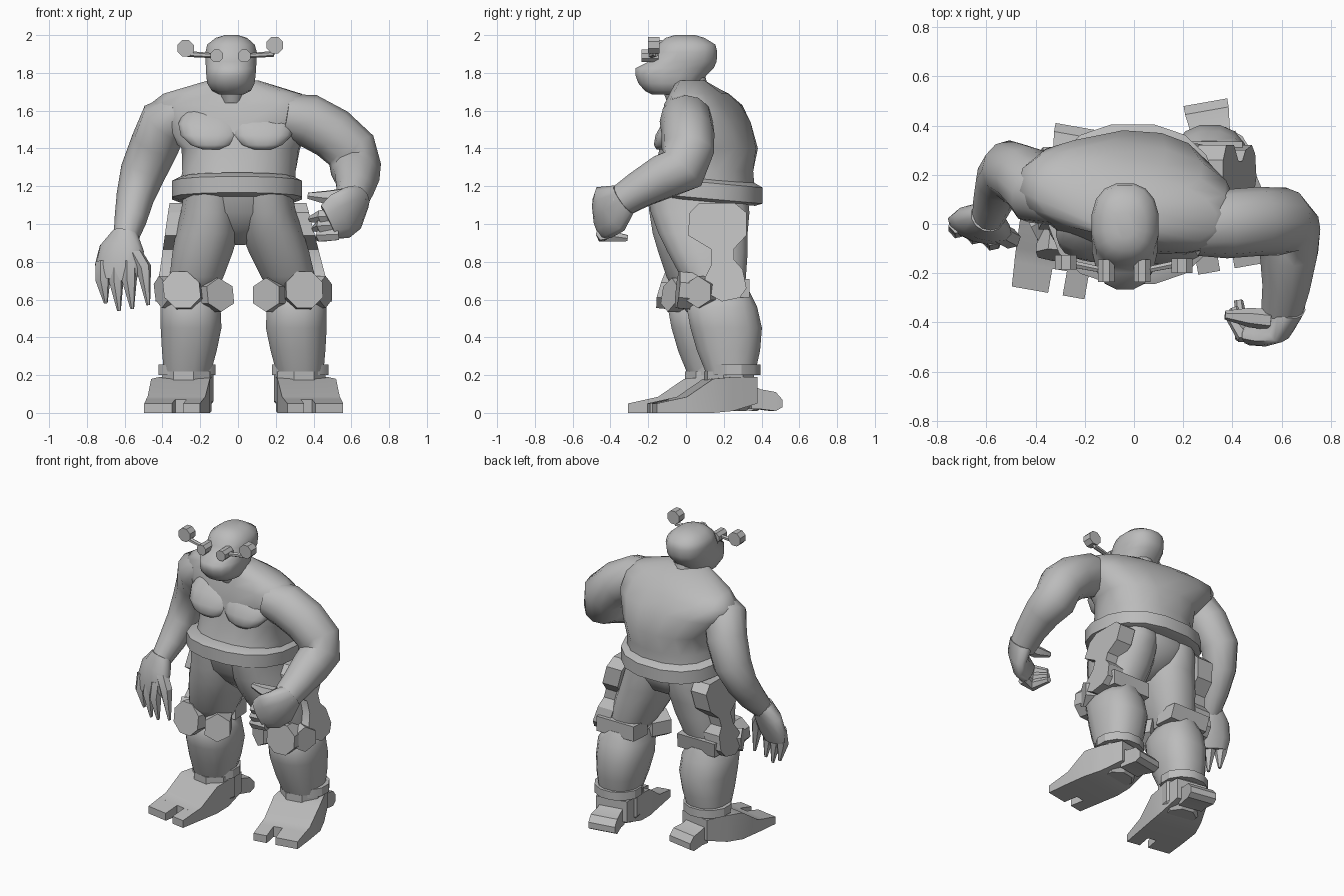
import bpy, bmesh, math
from math import cos, sin, pi
from mathutils import Vector, Matrix

cube = bpy.data.objects.get("Cube")
if cube:
    bpy.data.objects.remove(cube, do_unlink=True)

grey = bpy.data.materials.new("plain grey")
grey.use_nodes = True
GREY = (0.5, 0.5, 0.5, 1)
grey.diffuse_color = GREY
grey.node_tree.nodes["Principled BSDF"].inputs["Base Color"].default_value = GREY


def make(name, rings, warp=None, angle=30):
    """Skin a list of equal-sized vertex rings, cap both ends, shade by angle."""
    bm = bmesh.new()
    loops = [[bm.verts.new(warp(Vector(p)) if warp else p) for p in ring] for ring in rings]
    n = len(loops[0])
    for a, b in zip(loops, loops[1:]):
        for i in range(n):
            j = (i + 1) % n
            bm.faces.new((a[i], a[j], b[j], b[i]))
    bm.faces.new(loops[0])
    bm.faces.new(loops[-1])
    bmesh.ops.recalc_face_normals(bm, faces=bm.faces)
    mesh = bpy.data.meshes.new(name)
    bm.to_mesh(mesh)
    bm.free()
    mesh.materials.append(grey)
    mesh.shade_smooth()
    mesh.set_sharp_from_angle(angle=math.radians(angle))
    obj = bpy.data.objects.new(name, mesh)
    bpy.context.collection.objects.link(obj)
    return obj


def level(z, x0, x1, y0, y1, n=16, power=0.85, turn=0):
    """Horizontal rounded ring filling the given extents."""
    ring = []
    spin = Matrix.Rotation(math.radians(turn), 3, "Z")
    for i in range(n):
        a = 2 * pi * (i + 0.5) / n
        c, s = cos(a), sin(a)
        p = Vector((math.copysign(abs(c) ** power, c) * (x1 - x0) / 2,
                    math.copysign(abs(s) ** power, s) * (y1 - y0) / 2, 0))
        ring.append(spin @ p + Vector(((x0 + x1) / 2, (y0 + y1) / 2, z)))
    return ring


def limb(path, wide, n=12):
    """Rings along a path of (x, y, z, thickness, width); width lies along 'wide'."""
    pts = [Vector(p[:3]) for p in path]
    rings = []
    for i, p in enumerate(path):
        t = (pts[min(i + 1, len(pts) - 1)] - pts[max(i - 1, 0)]).normalized()
        u = t.cross(Vector(wide)).normalized()
        v = u.cross(t)
        rings.append([pts[i] + u * p[3] * cos(2 * pi * k / n) + v * p[-1] * sin(2 * pi * k / n)
                      for k in range(n)])
    return rings


def section(y, x0, x1, z0, z1):
    return [(x0, y, z0), (x1, y, z0), (x1, y, z1), (x0, y, z1)]


def disc(center, radius, depth, axis, n=8):
    """Straight prism with n sides along an axis."""
    half = Vector(axis).normalized() * depth / 2
    c = Vector(center)
    q = half.to_track_quat("Z", "Y").to_matrix()
    rim = [q @ Vector((cos(2 * pi * (i + .5) / n), sin(2 * pi * (i + .5) / n), 0)) * radius
           for i in range(n)]
    return [[c - half + r for r in rim], [c + half + r for r in rim]]


# Torso, slightly twisted so the left shoulder comes forward
make("torso", [
    level(1.16, -.32, .31, -.205, .37), level(1.28, -.3, .31, -.17, .36),
    level(1.4, -.3, .33, -.14, .38, turn=-4), level(1.54, -.45, .42, -.11, .33, turn=-10),
    level(1.63, -.48, .42, -.09, .27, turn=-12), level(1.69, -.4, .34, -.07, .21, turn=-10),
    level(1.76, -.16, .11, -.06, .1)], angle=60)
# Broad flat chest muscles, leaning back towards the collar
for name, x, y in (("right_chest", -.14, -.05), ("left_chest", .13, -.065)):
    make(name, [level(1.52 + .13 * sin(a), x - .18 * cos(a), x + .17 * cos(a),
                      y - .085 * cos(a), y + .085 * cos(a)) for a in (-1.3, -.9, -.4, .1, .6, 1.1, 1.4)],
         warp=lambda p: p + Vector((0, .65 * (p.z - 1.5), 0)), angle=60)

# Belt, lower at the back
make("belt", [level(z, -.355 + d, .345 - d, -.25 + d, .41 - d)
              for z, d in ((1.12, .04), (1.135, 0), (1.22, 0), (1.245, .05))],
     warp=lambda p: p - Vector((0, 0, .09 * (p.y - .1))))
make("pelvis", [level(.89, -.04, .04, .0, .14), level(.97, -.17, .17, -.1, .28),
                level(1.06, -.28, .28, -.17, .33), level(1.17, -.29, .29, -.2, .34)], angle=60)

# Head and neck
make("neck", [level(1.64, -.09, .03, -.1, .14), level(1.8, -.12, .06, -.16, .1)], angle=60)
make("head", [
    level(1.685, -.1, .03, -.18, .0), level(1.705, -.14, .07, -.22, .05),
    level(1.745, -.165, .09, -.255, .08), level(1.785, -.17, .095, -.27, .11),
    level(1.825, -.172, .098, -.27, .15),
    level(1.86, -.174, .1, -.2, .165), level(1.91, -.174, .102, -.17, .168),
    level(1.95, -.165, .09, -.15, .158), level(1.985, -.12, .05, -.11, .1),
    level(2.0, -.07, 0, -.06, .05)], angle=60)

# Goggles with a stalk and a round knob on each side
for side, s, knob in (("right", -1, (-.277, -.155, 1.93)), ("left", 1, (.195, -.17, 1.947))):
    lens = Vector((-.04 + .073 * s, -.19, 1.89))
    make(side + "_goggle", disc(lens, .036, .09, (0, 1, 0)))
    hinge = lens + Vector((.15 * s, .03, .01))
    make(side + "_stalk", limb([(*lens, .013), (*hinge, .016), (*knob, .014)], (0, 1, 0), 6))
    make(side + "_knob", disc(knob, .047, .06, (0, 1, 0)))

# Right arm hangs down, left arm bends forward
make("right_arm", limb([
    (-.3, .1, 1.59, .11), (-.39, .13, 1.54, .135), (-.44, .19, 1.42, .13), (-.505, .22, 1.27, .12),
    (-.545, .18, 1.14, .1), (-.57, .1, 1.02, .085), (-.595, .02, .92, .065)], (0, 1, 0)), angle=60)
make("left_arm", limb([
    (.25, -.01, 1.57, .12), (.37, .0, 1.55, .14), (.5, .01, 1.48, .14), (.6, .01, 1.39, .14),
    (.625, -.02, 1.29, .135), (.63, -.12, 1.25, .12), (.62, -.25, 1.18, .1),
    (.6, -.36, 1.11, .085)], (.6, 0, .8)), angle=60)

# Right hand
across = (.95, -.3, 0)
make("right_palm", limb([(-.595, .03, .95, .065, .07), (-.615, -.0, .87, .065, .125),
                         (-.635, -.02, .77, .055, .13), (-.65, -.03, .7, .04, .105)], across), angle=60)
for i, tip in enumerate((.58, .54, .55)):
    x, y = -.715 + .07 * i, -.0 - .025 * i
    make("right_finger", limb([(x, y, .8, .04), (x, y - .02, .7, .04),
                               (x + .015, y - .01, tip, .01)], across, 6))
make("right_thumb", limb([(-.56, -.03, .87, .04), (-.5, -.06, .77, .042),
                          (-.475, -.06, .57, .01)], across, 6))

# Left hand, curled inward
upright = (.1, -.1, 1)
make("left_palm", limb([(.625, -.33, 1.13, .075, .09), (.6, -.4, 1.08, .06, .14),
                        (.54, -.435, 1.04, .055, .13), (.48, -.445, 1.01, .045, .1)], upright), angle=60)
for i in range(3):
    z = 1.05 - .05 * i
    make("left_finger", limb([(.53, -.44, z, .038), (.44, -.445, z - .01, .038),
                              (.385 + .02 * i, -.37 + .03 * i, z - .025, .018)], upright, 6))
make("left_thumb", limb([(.56, -.39, 1.15, .042), (.47, -.38, 1.14, .04),
                         (.37, -.37, 1.15, .018)], upright, 6))


def right_leg(p):
    """Mirror a left leg point; the right leg steps forward from the hip down."""
    f = min(1, max(0, (1.1 - p.z) / .5))
    return Vector((-p.x + .06 * f, p.y - .1 * f, p.z))


def foot_pose(p):
    return Matrix.Rotation(math.radians(10), 3, "Z") @ p + Vector((.35, .155, 0))


# Legs: each part is shaped on the left and repeated on the right
for side, pose in (("left", lambda p: p), ("right", right_leg)):
    def part(name, rings, warp=lambda p: p, angle=30):
        make(side + "_" + name, rings, lambda p: pose(warp(p)), angle)

    part("thigh", [level(.62, .18, .42, .05, .31), level(.72, .12, .41, -.03, .32),
                   level(.85, .055, .38, -.1, .33), level(.95, .015, .35, -.15, .33),
                   level(1.06, .0, .31, -.19, .34), level(1.16, .0, .29, -.21, .33)], angle=60)
    part("calf", [level(.22, .2, .455, .1, .37), level(.33, .17, .465, .055, .395),
                  level(.45, .145, .472, .02, .405), level(.56, .15, .472, .0, .38),
                  level(.64, .19, .42, .05, .34)], angle=60)
    part("ankle_cuff", [level(z, .175, .485, .11, .4, n=12, power=1) for z in (.2, .255)])

    # Knee guard: front pad, inner pad, outer pad and strap behind the knee
    part("knee_pad", disc((.345, .025, .645), .105, .14, (.1, -1, .1)))
    part("inner_knee_pad", disc((.18, .06, .625), .09, .13, (-.55, -1, 0), 6))
    part("knee_side_pad", disc((.41, .09, .64), .085, .12, (1, -.5, 0), 6))
    part("knee_strap", [section(.2, .15, .45, .61, .71), section(.335, .16, .44, .61, .71)])

    # Thigh plate, leaning out towards the knee and ending in a round hub
    outline = ((.07, 1.11), (.02, 1.06), (.01, .94), (.135, .865), (.135, .785), (.1, .715),
               (.11, .635), (.19, .59), (.285, .61), (.32, .66), (.3, .76), (.255, .81),
               (.255, .87), (.32, .94), (.32, 1.06), (.26, 1.11))
    part("thigh_plate", [[(x, y, z) for y, z in outline] for x in (.25, .365)],
         lambda p: p + Vector(((1.1 - p.z) * .26, 0, 0)))

    # Foot: two toes, sloped instep, ankle block and rear spur
    part("outer_toe", [section(-.34, 0, .15, 0, .05), section(-.18, 0, .16, 0, .085)], foot_pose)
    part("inner_toe", [section(-.34, -.15, -.06, 0, .05), section(-.18, -.15, -.06, 0, .085)], foot_pose)
    part("foot", [section(-.24, -.15, .157, 0, .072), section(-.18, -.15, .16, 0, .085),
                  section(-.04, -.15, .165, 0, .18), section(.07, -.14, .14, .01, .19),
                  section(.21, -.11, .1, .05, .19)], foot_pose)
    part("ankle_block", [level(z, -.15 + d, .13 - d, -.06 + d, .21 - d, n=8, power=1)
                         for z, d in ((.01, .04), (.06, 0), (.22, 0))], foot_pose)
    part("heel_spur", [section(.18, -.08, .08, .02, .15), section(.23, -.08, .08, .02, .125),
                       section(.31, -.09, .09, .01, .11), section(.345, -.09, .09, .03, .07)], foot_pose)
